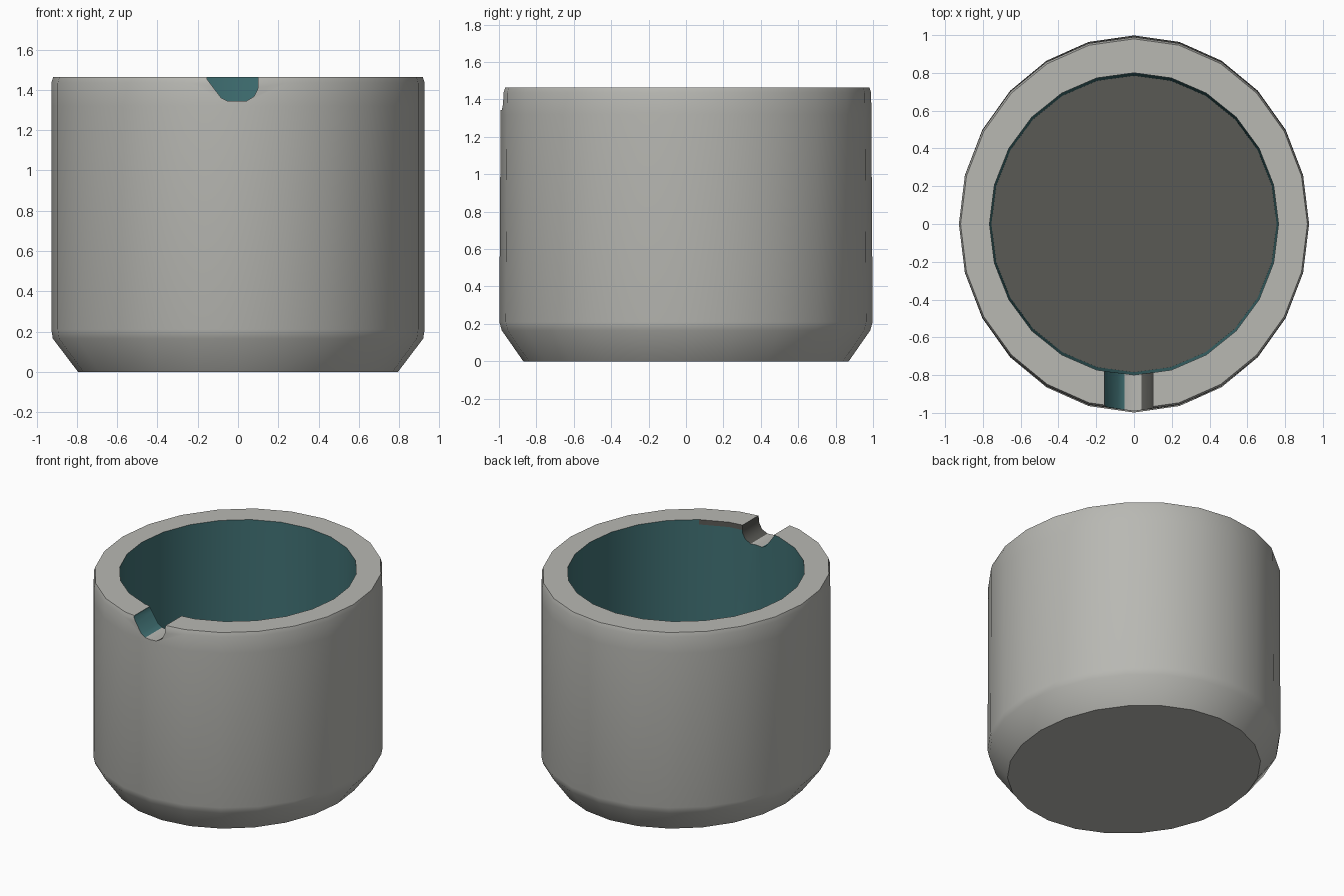
import bpy, bmesh, math

if "Cube" in bpy.data.objects:
    bpy.data.objects.remove(bpy.data.objects["Cube"])

SIDES = 24


def material(name, rgb):
    m = bpy.data.materials.new(name)
    m.diffuse_color = (*rgb, 1)
    m.use_nodes = True
    m.node_tree.nodes["Principled BSDF"].inputs["Base Color"].default_value = m.diffuse_color
    return m


def add_object(name, bm):
    bmesh.ops.recalc_face_normals(bm, faces=bm.faces[:])
    mesh = bpy.data.meshes.new(name)
    bm.to_mesh(mesh)
    bm.free()
    ob = bpy.data.objects.new(name, mesh)
    bpy.context.collection.objects.link(ob)
    return ob


# Cup body: elliptical rings (x radius, y radius, z), outside up and inside down
rings = [
    (0.795, 0.87, 0.0),
    (0.92, 0.985, 0.165),
    (0.927, 0.998, 0.21),
    (0.927, 0.991, 1.32),
    (0.927, 0.99, 1.435),
    (0.918, 0.98, 1.465),
    (0.765, 0.80, 1.465),
    (0.765, 0.80, 1.43),
    (0.755, 0.785, 0.03),
]
bm = bmesh.new()
loops = []
for rx, ry, z in rings:
    loops.append([bm.verts.new((rx * math.cos(2 * math.pi * i / SIDES),
                                ry * math.sin(2 * math.pi * i / SIDES), z))
                  for i in range(SIDES)])
for a, b in zip(loops, loops[1:]):
    for i in range(SIDES):
        j = (i + 1) % SIDES
        bm.faces.new((a[i], a[j], b[j], b[i]))
bm.faces.new(loops[0])    # underside
bm.faces.new(loops[-1])   # inner floor
cup = add_object("cup_body", bm)

# Pouring notch cutter: U profile (x, z) pushed through the front wall
profile = [(-0.155, 1.6), (-0.155, 1.455), (-0.125, 1.415), (-0.085, 1.362),
           (-0.05, 1.344), (0.04, 1.344), (0.08, 1.368), (0.1, 1.41), (0.1, 1.6)]
bm = bmesh.new()
front = [bm.verts.new((x, -1.2, z)) for x, z in profile]
back = [bm.verts.new((x, -0.6, z)) for x, z in profile]
bm.faces.new(front)
bm.faces.new(back)
for i in range(len(profile)):
    j = (i + 1) % len(profile)
    bm.faces.new((front[i], front[j], back[j], back[i]))
cutter = add_object("notch_cutter", bm)
cutter.hide_render = True

# Cut the notch and keep the result as the cup mesh
mod = cup.modifiers.new("notch", 'BOOLEAN')
mod.operation = 'DIFFERENCE'
mod.solver = 'EXACT'
mod.object = cutter
bpy.context.view_layer.update()
cut = bpy.data.meshes.new_from_object(
    cup.evaluated_get(bpy.context.evaluated_depsgraph_get()))
cup.modifiers.clear()
cup.data = cut
bpy.data.objects.remove(cutter)

# Colours: grey shell, teal inner wall, dark floor and notch side
cut.materials.clear()
cut.materials.append(material("warm grey", (0.48, 0.48, 0.45)))
cut.materials.append(material("teal", (0.052, 0.165, 0.175)))
cut.materials.append(material("dark grey", (0.1, 0.1, 0.09)))
for p in cut.polygons:
    c, n = p.center, p.normal
    r = math.hypot(c.x / 0.927, c.y)
    in_notch = abs(c.x) < 0.16 and -0.97 < c.y < -0.8 and 1.34 < c.z < 1.464
    p.material_index = 0
    if n.z > 0.9 and c.z < 0.5:
        p.material_index = 2
    elif r < 0.86 and c.z > 0.04 and abs(n.z) < 0.5:
        # short dark strip under the rim beside the notch
        strip = c.z > 1.43 and 0.1 < c.x < 0.4 and c.y < 0
        p.material_index = 2 if strip else 1
    elif in_notch and n.x > 0.45:
        p.material_index = 1
    elif in_notch and n.x < -0.45:
        p.material_index = 2

# Smooth sides, sharp rim and base edges
bpy.context.view_layer.objects.active = cup
cup.select_set(True)
bpy.ops.object.shade_smooth_by_angle(angle=math.radians(47))
